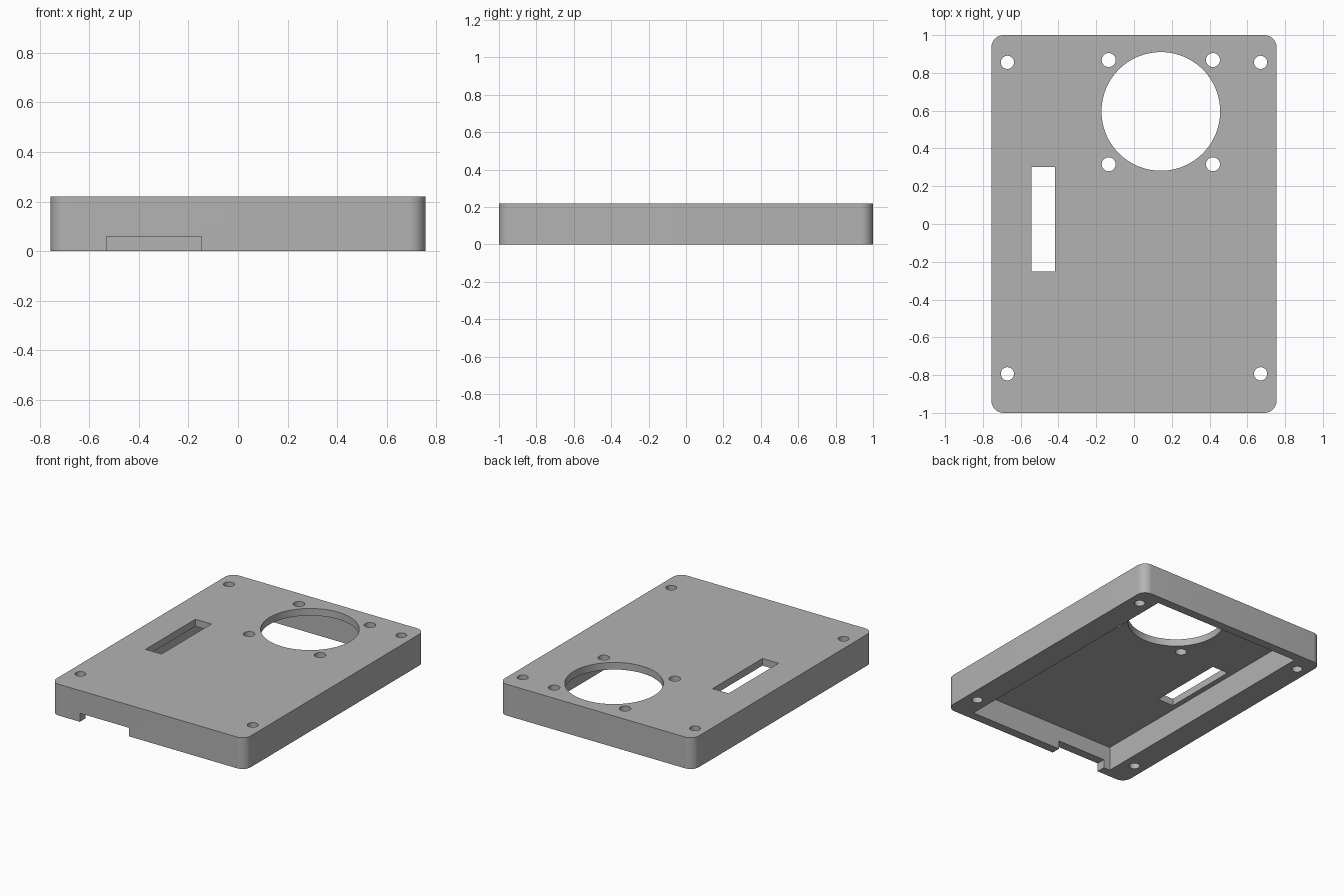
import bpy
import bmesh
from math import radians

WIDTH, LENGTH, HEIGHT = 1.51, 2.0, 0.22
CORNER = 0.065
CAVITY_TOP = 0.17

if "Cube" in bpy.data.objects:
    bpy.data.objects.remove(bpy.data.objects["Cube"], do_unlink=True)

grey = bpy.data.materials.new("plain_grey")
grey.use_nodes = True
colour = (0.45, 0.45, 0.45, 1)
grey.diffuse_color = colour
grey.node_tree.nodes["Principled BSDF"].inputs["Base Color"].default_value = colour


def add_object(name, bm):
    mesh = bpy.data.meshes.new(name)
    bm.to_mesh(mesh)
    bm.free()
    mesh.materials.append(grey)
    obj = bpy.data.objects.new(name, mesh)
    bpy.context.collection.objects.link(obj)
    return obj


def box_mesh(low, high):
    bm = bmesh.new()
    bmesh.ops.create_cube(bm, size=1)
    for v in bm.verts:
        v.co = [l + (c + 0.5) * (h - l) for c, l, h in zip(v.co, low, high)]
    return bm


# Housing with rounded vertical corners
bm = box_mesh((-WIDTH / 2, -LENGTH / 2, 0), (WIDTH / 2, LENGTH / 2, HEIGHT))
uprights = [e for e in bm.edges if abs(e.verts[0].co.z - e.verts[1].co.z) > 0.1]
bmesh.ops.bevel(bm, geom=uprights, offset=CORNER, offset_type='OFFSET',
                segments=10, profile=0.5, affect='EDGES')
housing = add_object("housing", bm)


def cut(bm):
    cutter = add_object("cutter", bm)
    cutter.hide_render = True
    mod = housing.modifiers.new("cut", 'BOOLEAN')
    mod.operation = 'DIFFERENCE'
    mod.solver = 'EXACT'
    mod.object = cutter
    bpy.context.view_layer.objects.active = housing
    bpy.ops.object.modifier_apply(modifier=mod.name)
    bpy.data.objects.remove(cutter, do_unlink=True)


def drill(x, y, radius, sides):
    bm = bmesh.new()
    bmesh.ops.create_cone(bm, cap_ends=True, segments=sides,
                          radius1=radius, radius2=radius, depth=1)
    bmesh.ops.translate(bm, vec=(x, y, 0), verts=bm.verts)
    cut(bm)


# Open underside cavity, cable notch in the front wall, and slot in the top
cut(box_mesh((-0.58, -0.937, -0.1), (0.58, 0.937, CAVITY_TOP)))
cut(box_mesh((-0.53, -1.1, -0.1), (-0.147, -0.9, 0.06)))
cut(box_mesh((-0.543, -0.252, 0.1), (-0.418, 0.302, 0.4)))

# Fan opening with its four screw holes
FAN_X, FAN_Y, FAN_PITCH = 0.142, 0.592, 0.276
drill(FAN_X, 0.596, 0.314, 96)
for sx in (-1, 1):
    for sy in (-1, 1):
        drill(FAN_X + sx * FAN_PITCH, FAN_Y + sy * FAN_PITCH, 0.037, 32)

# Mounting holes through the corners
for x in (-0.67, 0.67):
    for y in (-0.793, 0.856):
        drill(x, y, 0.035, 32)

# Smooth rounded walls, crisp edges
bpy.ops.object.select_all(action='DESELECT')
housing.select_set(True)
bpy.context.view_layer.objects.active = housing
bpy.ops.object.shade_smooth_by_angle(angle=radians(30))
